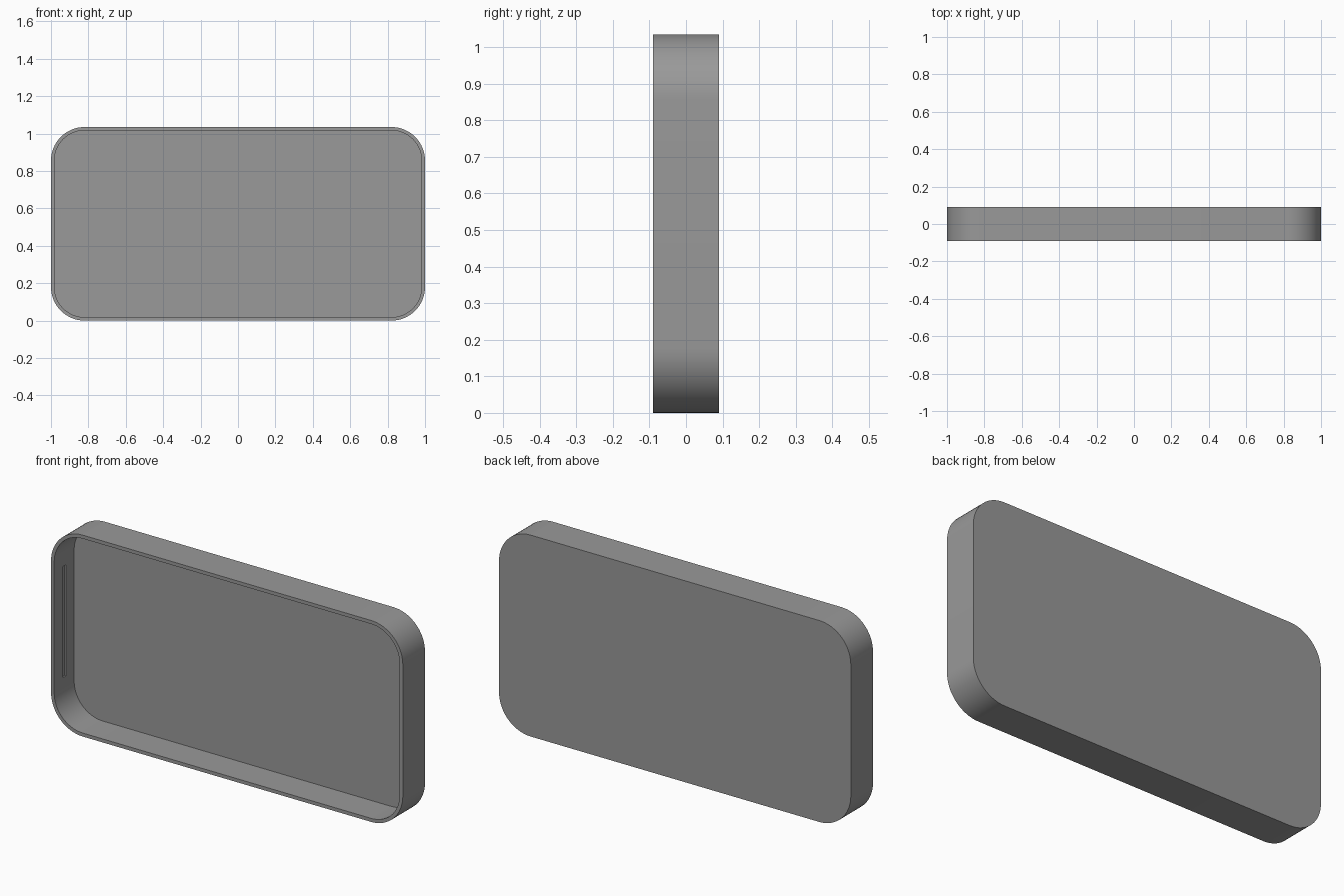
import bpy, bmesh, math

if "Cube" in bpy.data.objects:
    bpy.data.objects.remove(bpy.data.objects["Cube"])

W, H, D = 2.0, 1.035, 0.18      # outer width, height, depth
WALL, R = 0.018, 0.18           # wall thickness, corner radius
SEG = 16                        # steps per rounded corner

grey = bpy.data.materials.new("mid grey")
grey.diffuse_color = (0.32, 0.32, 0.32, 1)
grey.use_nodes = True
grey.node_tree.nodes["Principled BSDF"].inputs["Base Color"].default_value = grey.diffuse_color


def rounded_outline(inset):
    """Rounded rectangle in x, z, centred on x and standing on z = 0."""
    r = R - inset
    cx, cz = W / 2 - R, H / 2 - R
    pts = []
    for k, (sx, sz) in enumerate([(1, 1), (-1, 1), (-1, -1), (1, -1)]):
        for i in range(SEG + 1):
            a = (k + i / SEG) * math.pi / 2
            pts.append((sx * cx + r * math.cos(a), H / 2 + sz * cz + r * math.sin(a)))
    return pts


# Tray: back panel, outer wall, front rim, inner wall and floor, open at the front
bm = bmesh.new()
stages = [(0, D / 2), (0, -D / 2), (WALL, -D / 2), (WALL, D / 2 - WALL)]
loops = [[bm.verts.new((x, y, z)) for x, z in rounded_outline(inset)] for inset, y in stages]
for a, b in zip(loops, loops[1:]):
    n = len(a)
    for i in range(n):
        j = (i + 1) % n
        bm.faces.new((a[i], a[j], b[j], b[i]))
bm.faces.new(loops[0])
bm.faces.new(loops[-1])
bmesh.ops.recalc_face_normals(bm, faces=bm.faces)
mesh = bpy.data.meshes.new("tray")
bm.to_mesh(mesh)
bm.free()
mesh.materials.append(grey)
tray = bpy.data.objects.new("tray", mesh)
bpy.context.collection.objects.link(tray)

# Shallow upright grooves in the inner faces of both end walls
for side, name in ((-1, "left"), (1, "right")):
    bpy.ops.mesh.primitive_cube_add(size=1, location=(side * (W / 2 - WALL), -0.008, H / 2))
    cutter = bpy.context.object
    cutter.name = name + "_groove_cutter"
    cutter.scale = (0.016, 0.024, 0.57)
    cutter.data.materials.append(grey)
    cutter.hide_render = True
    cutter.hide_set(True)
    cut = tray.modifiers.new(name + " groove", 'BOOLEAN')
    cut.object = cutter
    cut.operation = 'DIFFERENCE'
    cut.solver = 'EXACT'

# Smooth corners, crisp rim edges
bpy.ops.object.select_all(action='DESELECT')
tray.select_set(True)
bpy.context.view_layer.objects.active = tray
bpy.ops.object.shade_smooth_by_angle(angle=math.radians(30))
